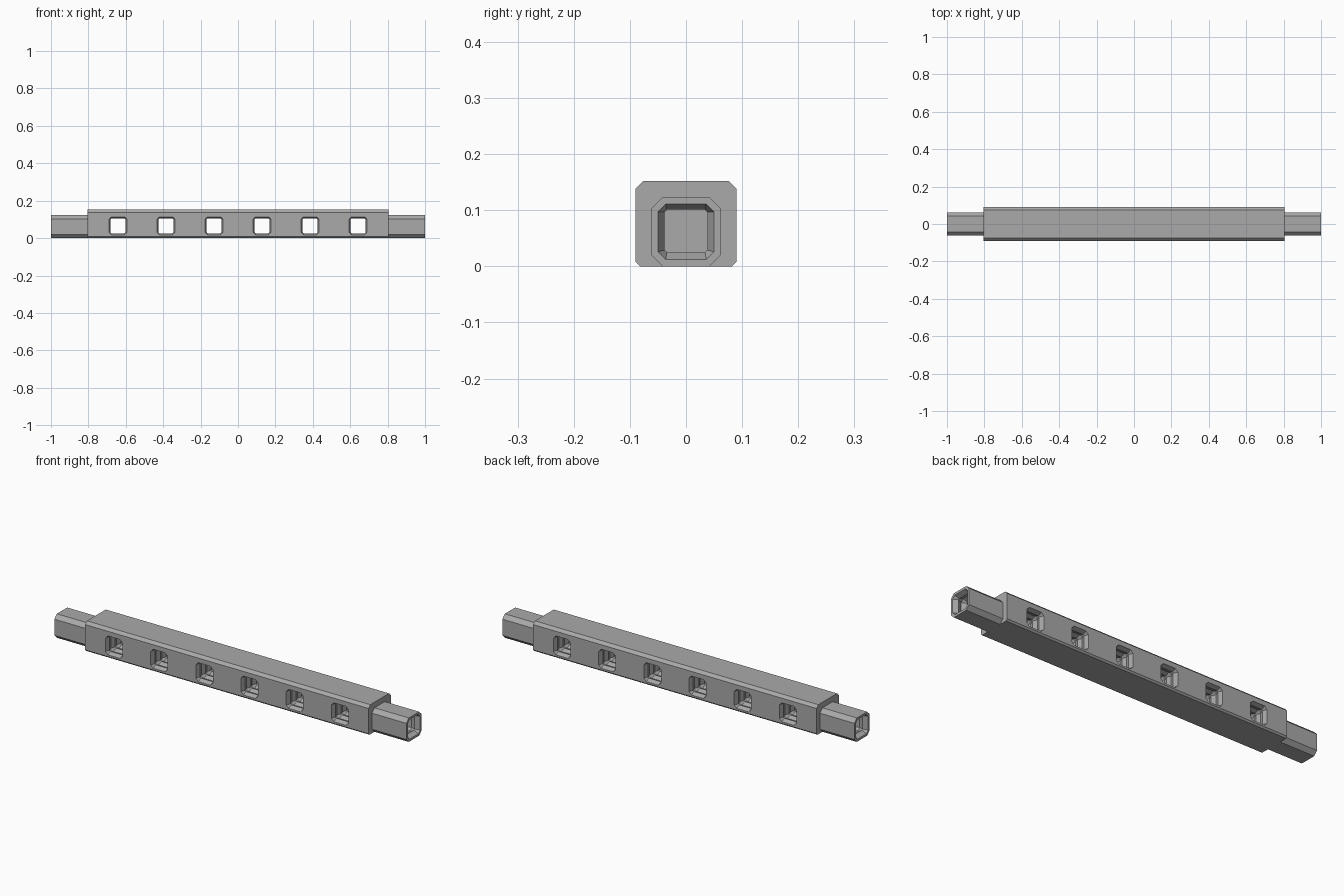
import bpy, bmesh
from mathutils import Vector

old = bpy.data.objects.get("Cube")
if old:
    bpy.data.objects.remove(old)

grey = bpy.data.materials.new("mid grey")
grey.use_nodes = True
COLOUR = (0.4, 0.4, 0.4, 1)
grey.diffuse_color = COLOUR
grey.node_tree.nodes["Principled BSDF"].inputs["Base Color"].default_value = COLOUR


def chamfered(half, low, high, cut_low, cut_high):
    """Eight-sided section: a rectangle with its corners cut off."""
    right = [(half - cut_low, low), (half, low + cut_low),
             (half, high - cut_high), (half - cut_high, high)]
    return right + [(-u, v) for u, v in reversed(right)]


def loft(bm, stations, place):
    """Skin sections placed at successive distances and cap both ends."""
    rings = [[bm.verts.new(place(d, u, v)) for u, v in section]
             for d, section in stations]
    for a, b in zip(rings, rings[1:]):
        for i in range(len(a)):
            j = (i + 1) % len(a)
            bm.faces.new((a[i], a[j], b[j], b[i]))
    bm.faces.new(rings[0])
    bm.faces.new(rings[-1])


def finish(name, bm):
    bmesh.ops.recalc_face_normals(bm, faces=bm.faces)
    mesh = bpy.data.meshes.new(name)
    bm.to_mesh(mesh)
    bm.free()
    mesh.materials.append(grey)
    obj = bpy.data.objects.new(name, mesh)
    bpy.context.collection.objects.link(obj)
    return obj


def carve(target, cutter):
    cutter.hide_render = True
    mod = target.modifiers.new("openings", "BOOLEAN")
    mod.operation = "DIFFERENCE"
    mod.solver = "EXACT"
    mod.object = cutter
    bpy.context.view_layer.objects.active = target
    bpy.ops.object.modifier_apply(modifier=mod.name)
    bpy.data.objects.remove(cutter)


def along_x(d, u, v):
    return Vector((d, u, v))


# Main beam with chamfered long edges
BODY = 0.805
bm = bmesh.new()
section = chamfered(0.09, 0, 0.152, 0.008, 0.014)
loft(bm, [(-BODY, section), (BODY, section)], along_x)
beam = finish("beam", bm)

# Six windows through the beam, with ridged walls
wide = chamfered(0.048, 0.017, 0.114, 0.014, 0.014)
narrow = chamfered(0.040, 0.026, 0.106, 0.004, 0.004)
STEPS = 8
depth = 0.09
bm = bmesh.new()
for n in range(6):
    centre = (n - 2.5) * 0.2567
    stations = [(-0.1, wide)]
    for k in range(STEPS + 1):
        d = -depth + 2 * depth * k / STEPS
        stations.append((d, narrow if k % 2 else wide))
    stations.append((0.1, wide))
    loft(bm, stations, lambda d, u, v: Vector((centre + u, d, v)))
carve(beam, finish("window_cutter", bm))

# Hollow end spigots, with a flared mouth and a ridged socket
outer = chamfered(0.062, 0, 0.123, 0.02, 0.02)
mouth = chamfered(0.05, 0.012, 0.111, 0.014, 0.014)
throat = chamfered(0.038, 0.025, 0.101, 0.004, 0.004)
for side, name in ((1, "left_spigot"), (-1, "right_spigot")):
    bm = bmesh.new()
    loft(bm, [(side * BODY, outer), (side, outer)], along_x)
    spigot = finish(name, bm)
    bm = bmesh.new()
    stations = [(side * 1.01, mouth)]
    for k in range(STEPS):
        stations.append((side * (1 - 0.024 * k), throat if k % 2 else mouth))
    loft(bm, stations, along_x)
    carve(spigot, finish("socket_cutter", bm))
